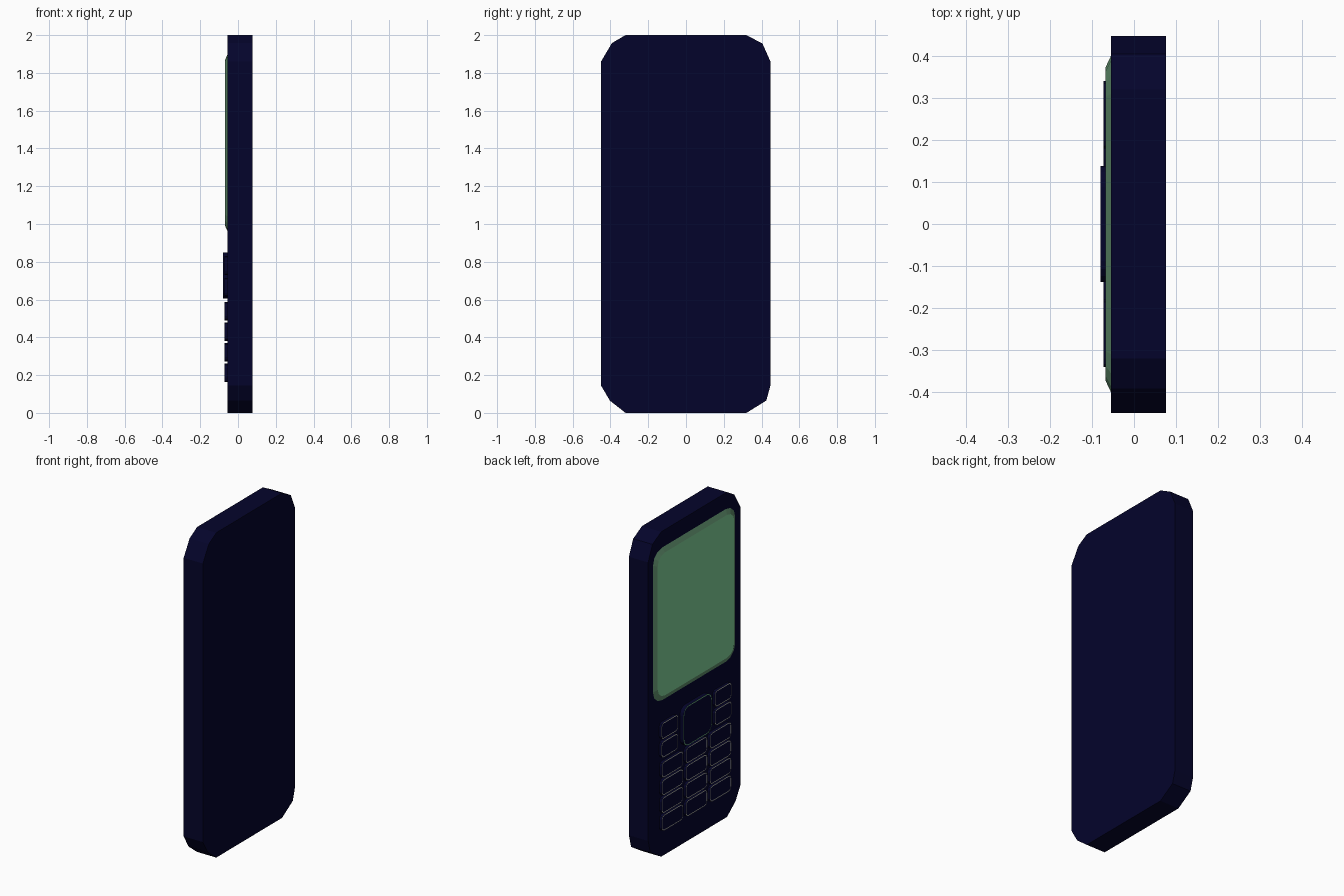
import bpy, bmesh, math

if "Cube" in bpy.data.objects:
    bpy.data.objects.remove(bpy.data.objects["Cube"])


def material(name, rgb):
    m = bpy.data.materials.new(name)
    m.diffuse_color = (*rgb, 1)
    m.use_nodes = True
    m.node_tree.nodes["Principled BSDF"].inputs["Base Color"].default_value = m.diffuse_color
    return m


NAVY = material("dark navy", (0.0012, 0.0012, 0.024))
GREEN = material("screen green", (0.215, 0.62, 0.31))
DULL = material("screen border green", (0.115, 0.27, 0.15))
GREY = material("key outline grey", (0.62, 0.64, 0.60))

FACE, BACK = -0.055, 0.076


def outline(y0, y1, z0, z1, ry, rz, n):
    """Rounded rectangle in the YZ plane, n segments per corner."""
    pts = []
    corners = [(y1 - ry, z1 - rz), (y0 + ry, z1 - rz), (y0 + ry, z0 + rz), (y1 - ry, z0 + rz)]
    for i, (cy, cz) in enumerate(corners):
        for k in range(n + 1):
            a = math.pi / 2 * (i + k / n)
            pts.append((cy + ry * math.cos(a), cz + rz * math.sin(a)))
    return pts


def slab(name, sections, mat, rim_mat=None):
    """Loft matching outlines given as (x, points); rim_mat colours the last band."""
    bm = bmesh.new()
    rings = [[bm.verts.new((x, y, z)) for y, z in pts] for x, pts in sections]
    bm.faces.new(rings[0])
    bm.faces.new(rings[-1])
    for a, b in zip(rings, rings[1:]):
        for i in range(len(a)):
            j = (i + 1) % len(a)
            f = bm.faces.new((a[i], a[j], b[j], b[i]))
            f.material_index = 1 if rim_mat and b is rings[-1] else 0
    bmesh.ops.recalc_face_normals(bm, faces=bm.faces)
    me = bpy.data.meshes.new(name)
    bm.to_mesh(me)
    bm.free()
    me.materials.append(mat)
    if rim_mat:
        me.materials.append(rim_mat)
    ob = bpy.data.objects.new(name, me)
    bpy.context.collection.objects.link(ob)


def key(name, y0, y1, z0, z1, r, x_top, rim_mat, n):
    """Raised key with a thin coloured line around its top face."""
    w = 0.006
    outer = outline(y0, y1, z0, z1, r, r, n)
    inner = outline(y0 + w, y1 - w, z0 + w, z1 - w, r - w, r - w, n)
    slab(name, [(FACE + 0.005, outer), (x_top, outer), (x_top, inner)], NAVY, rim_mat)


# Body: prism with two-facet corners, lower corners cut slightly more
body = [(0.447, 1.86), (0.405, 1.955), (0.32, 2), (-0.32, 2), (-0.392, 1.958), (-0.45, 1.86),
        (-0.45, 0.145), (-0.403, 0.065), (-0.32, 0), (0.32, 0), (0.425, 0.065), (0.447, 0.145)]
slab("body", [(BACK, body), (FACE, body)], NAVY)

# Screen: raised plate with darker sloped border
base = outline(-0.40, 0.40, 0.96, 1.90, 0.09, 0.08, 3)
top = outline(-0.372, 0.372, 0.99, 1.87, 0.07, 0.06, 3)
slab("screen", [(FACE + 0.005, base), (FACE, base), (-0.068, top)], GREEN, DULL)

# Central navigation pad
key("navigation_pad", -0.138, 0.138, 0.605, 0.85, 0.05, -0.08, GREEN, 4)

# Function keys on both sides of the pad
for side in (-1, 1):
    y0, y1 = sorted((side * 0.18, side * 0.34))
    for row, z0 in enumerate((0.73, 0.615)):
        key(f"function_key_{'left' if side > 0 else 'right'}_{row}",
            y0, y1, z0, z0 + 0.10, 0.02, -0.072, GREY, 2)

# Number keys: four rows of three
for row in range(4):
    z0 = 0.49 - row * 0.109
    for col in range(3):
        yc = 0.234 * (1 - col)
        key(f"number_key_{row}_{col}", yc - 0.104, yc + 0.104,
            z0, z0 + 0.098, 0.024, -0.072, GREY, 2)
